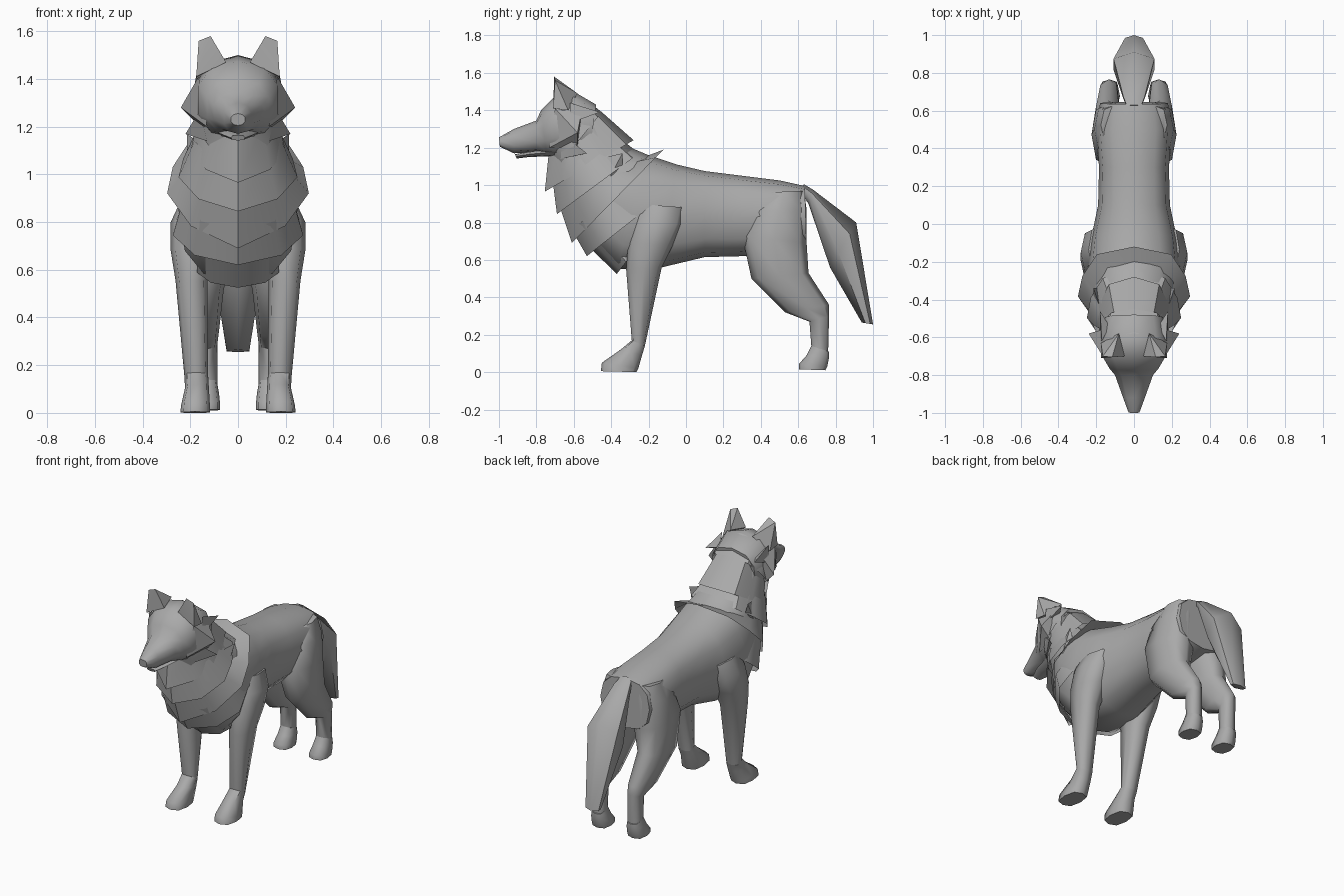
import bpy, bmesh, math
from mathutils import Vector

fur = bpy.data.materials.new("grey_fur")
fur.diffuse_color = (0.4, 0.4, 0.4, 1)


def ring(a, b, cx, hw, n, p, vee):
    """Rounded-box loop through a (top) and b (bottom), given as (y, z), hw wide
    to each side of cx. vee above 1 draws the lower half to a point."""
    a, b = Vector(a), Vector(b)
    mid, half = (a + b) / 2, (a - b) / 2
    pts = []
    for i in range(n):
        t = 2 * math.pi * i / n
        c, s = math.cos(t), math.sin(t)
        x = hw * math.copysign(abs(s) ** p, s)
        if vee and 0 < c < .4:
            x *= .92
        q = mid + half * math.copysign(abs(c) ** (vee if vee and c < 0 else p), c)
        pts.append((cx + x, q.x, q.y))
    return pts


def finish(name, bm, mirror, angle):
    bmesh.ops.recalc_face_normals(bm, faces=bm.faces)
    me = bpy.data.meshes.new(name)
    bm.to_mesh(me)
    bm.free()
    me.materials.append(fur)
    ob = bpy.data.objects.new(name, me)
    bpy.context.collection.objects.link(ob)
    bpy.ops.object.select_all(action='DESELECT')
    ob.select_set(True)
    bpy.context.view_layer.objects.active = ob
    bpy.ops.object.shade_smooth_by_angle(angle=math.radians(angle))
    if mirror:
        ob.modifiers.new("mirror", 'MIRROR')
    return ob


def loft(name, rows, n=10, p=0.85, caps=True, mirror=False, angle=60, vee=0):
    """Skin a row of rings, each given as (a, b, cx, hw)."""
    bm = bmesh.new()
    loops = [[bm.verts.new(v) for v in ring(*r, n, p, vee)] for r in rows]
    for l0, l1 in zip(loops, loops[1:]):
        for i in range(n):
            j = (i + 1) % n
            bm.faces.new((l0[i], l0[j], l1[j], l1[i]))
    if caps:
        bm.faces.new(loops[0])
        bm.faces.new(loops[-1])
    return finish(name, bm, mirror, angle)


def tuft(name, points):
    """Convex wedge around a few points, on both sides."""
    bm = bmesh.new()
    for v in points:
        bm.verts.new(v)
    bmesh.ops.convex_hull(bm, input=bm.verts)
    return finish(name, bm, True, 30)


# Torso and neck
loft("torso", [
    ((.635, .995), (.645, .67), 0, .18),
    ((.5, 1.025), (.5, .64), 0, .20),
    ((.3, 1.05), (.3, .62), 0, .185),
    ((.1, 1.075), (.1, .615), 0, .19),
    ((-.05, 1.11), (-.13, .56), 0, .23),
    ((-.2, 1.16), (-.37, .55), 0, .25),
    ((-.32, 1.21), (-.55, .74), 0, .22),
    ((-.4, 1.30), (-.64, .97), 0, .175),
    ((-.5, 1.42), (-.67, 1.12), 0, .155)], n=12, p=.8)

# Head, muzzle and jaw
loft("head", [
    ((-1.0, 1.255), (-.995, 1.205), 0, .03),
    ((-.92, 1.30), (-.92, 1.17), 0, .06),
    ((-.80, 1.345), (-.80, 1.175), 0, .105),
    ((-.775, 1.40), (-.745, 1.16), 0, .135),
    ((-.70, 1.475), (-.70, 1.15), 0, .175),
    ((-.60, 1.50), (-.62, 1.13), 0, .185),
    ((-.48, 1.43), (-.52, 1.15), 0, .16)])
loft("lower_jaw", [
    ((-.915, 1.165), (-.905, 1.142), 0, .03),
    ((-.84, 1.18), (-.84, 1.15), 0, .06),
    ((-.70, 1.20), (-.70, 1.155), 0, .09)], n=8)

# Ears and cheek fur
tuft("ear", [(.05, -.70, 1.47), (.175, -.71, 1.41), (.175, -.63, 1.40),
             (.08, -.58, 1.49), (.115, -.705, 1.58), (.165, -.70, 1.56)])
tuft("cheek_tuft", [(.165, -.70, 1.41), (.13, -.73, 1.20), (.16, -.58, 1.20),
                    (.17, -.56, 1.38), (.24, -.58, 1.28)])
tuft("jaw_tuft", [(.16, -.66, 1.27), (.13, -.67, 1.14), (.15, -.57, 1.16),
                  (.22, -.53, 1.17)])
tuft("temple_tuft", [(.17, -.62, 1.44), (.18, -.62, 1.33), (.13, -.54, 1.38),
                     (.18, -.46, 1.39)])
tuft("shoulder_tuft", [(.17, -.47, 1.14), (.21, -.44, .98), (.18, -.34, 1.05),
                       (.215, -.34, 1.17)])

# Overlapping fur collars: each flares from the neck to an open rim
for name, inner, rim, vee in [
    ("head_ruff", ((-.58, 1.49), (-.72, 1.15), 0, .18),
                  ((-.45, 1.39), (-.70, 1.08), 0, .195), 1.5),
    ("throat_collar", ((-.45, 1.39), (-.735, 1.16), 0, .165),
                      ((-.28, 1.24), (-.755, .965), 0, .21), 2.4),
    ("neck_collar", ((-.38, 1.27), (-.715, 1.04), 0, .19),
                    ((-.25, 1.17), (-.69, .845), 0, .26), 1.8),
    ("cape_collar", ((-.25, 1.14), (-.68, .90), 0, .23),
                    ((-.12, 1.19), (-.61, .69), 0, .31), 2.2),
    ("chest_collar", ((-.24, 1.08), (-.61, .76), 0, .24),
                     ((-.15, .92), (-.53, .62), 0, .285), 1.5),
    ("breast_fur", ((-.30, .80), (-.55, .70), 0, .18),
                   ((-.25, .68), (-.37, .525), 0, .18), 1.5),
]:
    loft(name, [inner, rim], caps=False, vee=vee, angle=40)

# Front legs: shoulder, leg, paw
loft("front_leg", [
    ((-.27, .90), (.0, .88), .165, .075),
    ((-.28, .81), (-.02, .79), .185, .097),
    ((-.31, .69), (-.07, .68), .195, .088),
    ((-.32, .55), (-.13, .56), .195, .067),
    ((-.29, .17), (-.22, .14), .175, .05)],
    n=8, p=.75, mirror=True)
loft("front_paw", [
    ((-.29, .17), (-.22, .14), .175, .05),
    ((-.35, .12), (-.235, .09), .172, .05),
    ((-.45, .05), (-.255, .02), .178, .06),
    ((-.455, .005), (-.265, 0), .18, .062)],
    n=8, p=.7, mirror=True)

# Hind legs: thigh, hock, paw
loft("hind_leg", [
    ((.42, .96), (.63, .97), .10, .075),
    ((.36, .86), (.645, .87), .11, .10),
    ((.30, .73), (.645, .69), .12, .105),
    ((.35, .50), (.655, .53), .14, .08),
    ((.53, .32), (.765, .36), .135, .055),
    ((.66, .27), (.765, .30), .13, .043),
    ((.67, .14), (.76, .11), .13, .043)],
    n=8, p=.75, mirror=True)
loft("hind_paw", [
    ((.67, .14), (.765, .11), .13, .043),
    ((.645, .09), (.765, .08), .13, .05),
    ((.605, .045), (.755, .03), .13, .055),
    ((.605, .015), (.745, .01), .13, .055)],
    n=8, p=.7, mirror=True)

# Tail
loft("tail", [
    ((.63, 1.005), (.62, .95), 0, .045),
    ((.68, .975), (.655, .90), 0, .065),
    ((.91, .80), (.77, .56), 0, .125),
    ((1.0, .255), (.94, .265), 0, .055)], n=6, p=1, vee=1.5)
